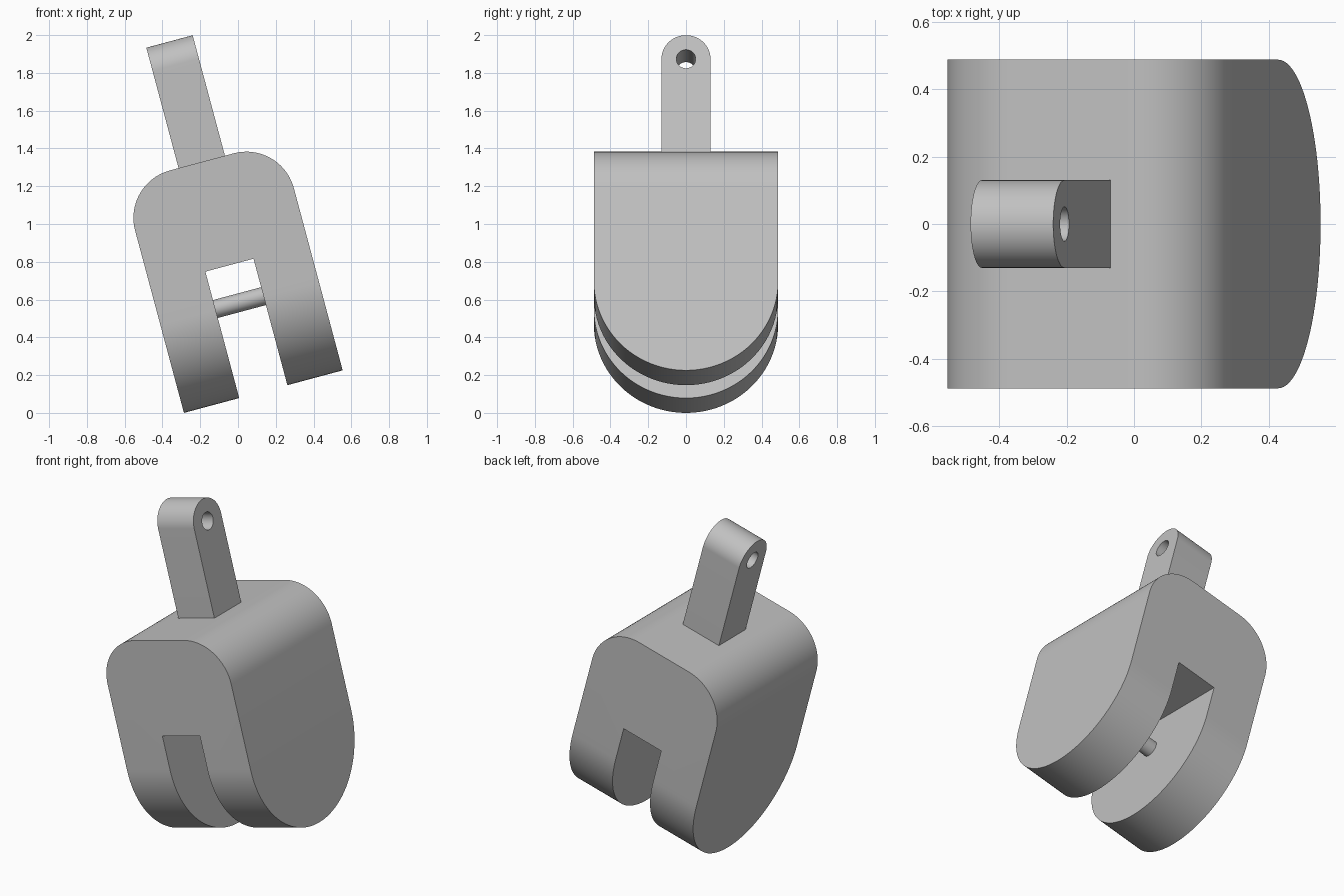
import bpy, bmesh
from math import radians, pi, sin, cos
from mathutils import Matrix

if "Cube" in bpy.data.objects:
    bpy.data.objects.remove(bpy.data.objects["Cube"], do_unlink=True)

HALF_W, HALF_D, BODY_TOP = 0.435, 0.488, 1.259
FILLET = 0.26
SLOT_W, SLOT_TOP = 0.132, 0.693
ARM_W, ARM_D, ARM_TOP = 0.127, 0.13, 1.919
TILT = Matrix.Translation((0.134, 0, 0.1126)) @ Matrix.Rotation(radians(-15), 4, 'Y')

grey = bpy.data.materials.new("plain_grey")
grey.use_nodes = True
colour = (0.53, 0.53, 0.53, 1)
grey.diffuse_color = colour
grey.node_tree.nodes["Principled BSDF"].inputs["Base Color"].default_value = colour


def make(name, bm):
    bmesh.ops.recalc_face_normals(bm, faces=bm.faces)
    mesh = bpy.data.meshes.new(name)
    bm.to_mesh(mesh)
    bm.free()
    obj = bpy.data.objects.new(name, mesh)
    mesh.materials.append(grey)
    bpy.context.collection.objects.link(obj)
    return obj


def extrude_x(profile, half):
    """Solid from a (y, z) outline, running from -half to half along x."""
    bm = bmesh.new()
    face = bm.faces.new([bm.verts.new((-half, y, z)) for y, z in profile])
    out = bmesh.ops.extrude_face_region(bm, geom=[face])
    verts = [g for g in out["geom"] if isinstance(g, bmesh.types.BMVert)]
    bmesh.ops.translate(bm, verts=verts, vec=(2 * half, 0, 0))
    return bm


def arc(radius, z, start, steps=48):
    """Half circle of (y, z) points."""
    return [(radius * cos(start + pi * i / steps), z + radius * sin(start + pi * i / steps))
            for i in range(steps + 1)]


def cylinder_x(name, radius, half, z):
    circle = arc(radius, z, 0, 24) + arc(radius, z, pi, 24)[1:-1]
    return make(name, extrude_x(circle[:-1] + circle[-1:], half))


def select_only(obj):
    bpy.ops.object.select_all(action='DESELECT')
    obj.select_set(True)
    bpy.context.view_layer.objects.active = obj


def cut(obj, cutter):
    cutter.hide_render = True
    mod = obj.modifiers.new("cut", 'BOOLEAN')
    mod.operation, mod.solver, mod.object = 'DIFFERENCE', 'EXACT', cutter
    select_only(obj)
    bpy.ops.object.modifier_apply(modifier=mod.name)
    bpy.data.objects.remove(cutter, do_unlink=True)


# Body: round underside, filleted upper edges
bm = extrude_x(arc(HALF_D, HALF_D, pi) + [(HALF_D, BODY_TOP), (-HALF_D, BODY_TOP)], HALF_W)
top_edges = [e for e in bm.edges
             if all(v.co.z > BODY_TOP - 0.01 for v in e.verts)
             and abs(e.verts[0].co.x - e.verts[1].co.x) < 0.01]
bmesh.ops.bevel(bm, geom=top_edges, offset=FILLET, segments=20, profile=0.5, affect='EDGES')
body = make("forked_body", bm)

# Slot between the two fork legs
slot = extrude_x([(-1, -1), (1, -1), (1, SLOT_TOP), (-1, SLOT_TOP)], SLOT_W)
cut(body, make("slot_cutter", slot))

# Arm with rounded end and eye hole
arm = make("arm", extrude_x(arc(ARM_D, ARM_TOP - ARM_D, 0)
                            + [(-ARM_D, BODY_TOP - 0.01), (ARM_D, BODY_TOP - 0.01)], ARM_W))
cut(arm, cylinder_x("hole_cutter", 0.051, 0.3, ARM_TOP - ARM_D))

# Axle pin across the slot
pin = cylinder_x("axle_pin", 0.049, SLOT_W + 0.01, HALF_D)

for obj in (body, arm, pin):
    obj.data.transform(TILT)
    select_only(obj)
    bpy.ops.object.shade_smooth_by_angle(angle=radians(30))
